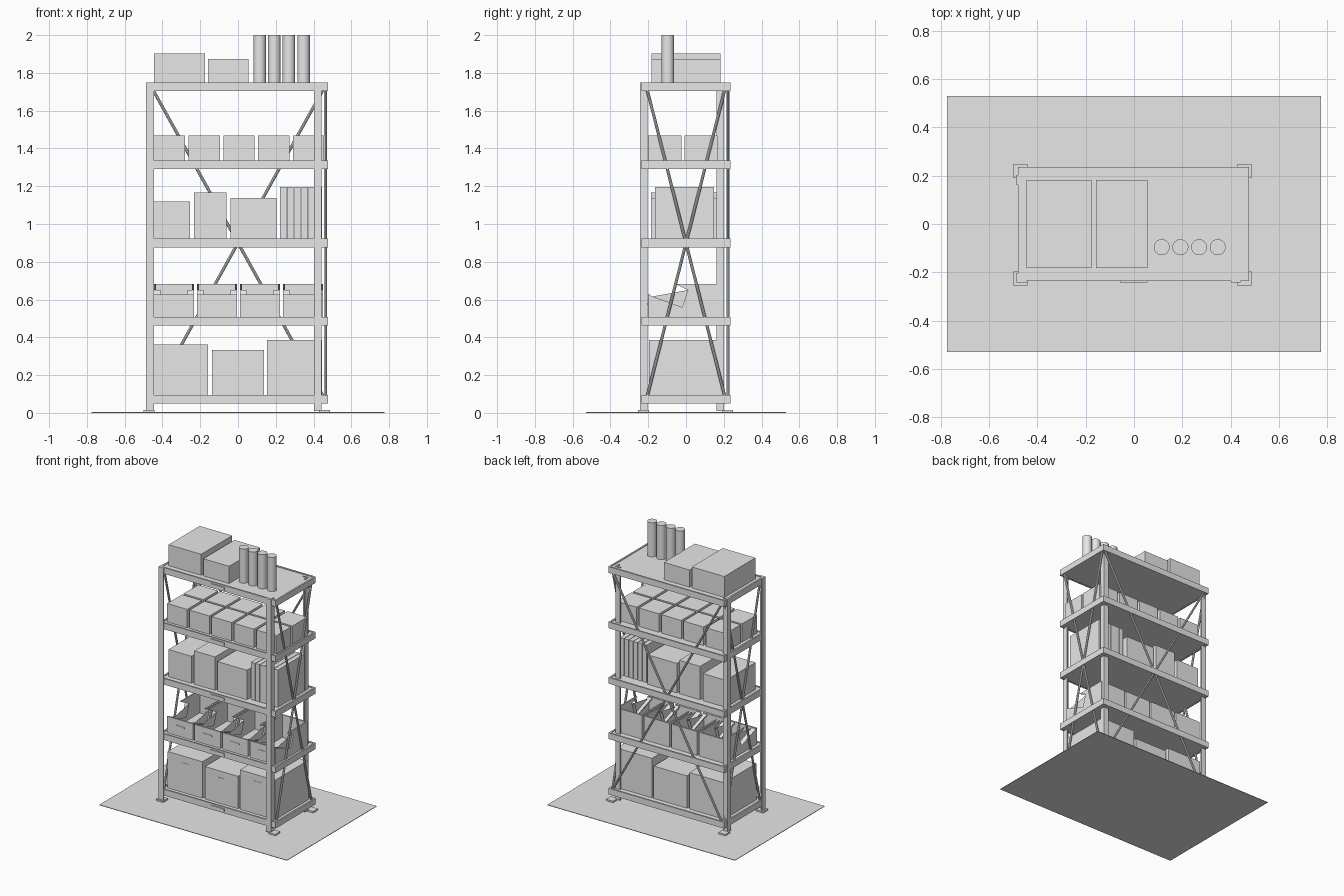
import bpy
import bmesh
from mathutils import Vector

cube = bpy.data.objects.get("Cube")
if cube:
    bpy.data.objects.remove(cube, do_unlink=True)

grey = bpy.data.materials.new("plain_grey")
grey.use_nodes = True
grey.diffuse_color = (0.8, 0.8, 0.8, 1)
grey.node_tree.nodes["Principled BSDF"].inputs["Base Color"].default_value = (0.8, 0.8, 0.8, 1)


def finish(name, bm):
    bmesh.ops.recalc_face_normals(bm, faces=bm.faces)
    mesh = bpy.data.meshes.new(name)
    bm.to_mesh(mesh)
    bm.free()
    mesh.materials.append(grey)
    obj = bpy.data.objects.new(name, mesh)
    bpy.context.collection.objects.link(obj)
    return obj


def add_box(bm, xs, ys, zs):
    verts = bmesh.ops.create_cube(bm, size=1)["verts"]
    for v in verts:
        for i, (lo, hi) in enumerate((xs, ys, zs)):
            v.co[i] = lo if v.co[i] < 0 else hi


def box(name, xs, ys, zs):
    bm = bmesh.new()
    add_box(bm, xs, ys, zs)
    return finish(name, bm)


def add_prism(bm, profile, axis, lo, hi):
    """Extrude a 2D outline along x (axis 0) or z (axis 2)."""
    def place(p):
        return (lo, *p) if axis == 0 else (*p, lo)
    face = bm.faces.new([bm.verts.new(place(p)) for p in profile])
    out = bmesh.ops.extrude_face_region(bm, geom=[face])["geom"]
    shift = Vector((0, 0, 0))
    shift[axis] = hi - lo
    bmesh.ops.translate(bm, vec=shift, verts=[g for g in out if isinstance(g, bmesh.types.BMVert)])


def rod(name, a, b, radius, sides):
    a, b = Vector(a), Vector(b)
    bm = bmesh.new()
    bmesh.ops.create_cone(bm, cap_ends=True, segments=sides, radius1=radius,
                          radius2=radius, depth=(b - a).length)
    turn = (b - a).to_track_quat('Z', 'Y')
    for v in bm.verts:
        v.co = turn @ v.co + (a + b) / 2
    obj = finish(name, bm)
    for p in obj.data.polygons:
        p.use_smooth = len(p.vertices) == 4 and sides > 8
    return obj


# Floor
box("floor", (-0.775, 0.775), (-0.53, 0.53), (0, 0.004))

# Angle posts and foot plates
FLANGE, THICK = 0.04, 0.009
for side, px, fx in (("left", -0.486, -0.47), ("right", 0.442, 0.458)):
    for end, py, fy in (("front", -0.243, -0.226), ("back", 0.202, 0.22)):
        dx = 1 if px < 0 else -1
        dy = 1 if py < 0 else -1
        outline = [(0, 0), (FLANGE, 0), (FLANGE, THICK), (THICK, THICK), (THICK, FLANGE), (0, FLANGE)]
        bm = bmesh.new()
        add_prism(bm, [(px + dx * u, py + dy * v) for u, v in outline], 2, 0.01, 1.75)
        finish(f"{end}_{side}_post", bm)
        box(f"{end}_{side}_foot", (fx - 0.029, fx + 0.029), (fy - 0.029, fy + 0.029), (0.004, 0.015))

# Shelves: rim of beams around a slightly sunken deck, with a front tag
TOPS = [0.095 + 0.4138 * i for i in range(5)]
X0, X1, Y, RIM = -0.481, 0.477, 0.236, 0.012
for i, top in enumerate(TOPS):
    z = (top - 0.046, top)
    bm = bmesh.new()
    for s in (-1, 1):
        add_box(bm, (X0, X1), sorted((s * Y, s * (Y - RIM))), z)
    add_box(bm, (X0, X0 + RIM), (RIM - Y, Y - RIM), z)
    add_box(bm, (X1 - RIM, X1), (RIM - Y, Y - RIM), z)
    finish(f"shelf_rim_{i}", bm)
    box(f"shelf_deck_{i}", (X0 + RIM, X1 - RIM), (RIM - Y, Y - RIM), (top - 0.044, top - 0.005))
    box(f"shelf_tag_{i}", (-0.058, 0.055), (-0.242, -Y), (top - 0.034, top - 0.012))

# Crossed braces on the back and both sides
for s in (-1, 1):
    rod("back_brace", (-0.45 * s, 0.223, 1.71), (0.45 * s, 0.223, 0.09), 0.008, 8)
    for x in (-0.466, 0.462):
        rod("side_brace", (x, -0.205 * s, 1.71), (x, 0.205 * s, 0.09), 0.008, 8)


def cartons(name, shelf, items, ys):
    for x0, x1, top in items:
        box(name, (x0, x1), ys, (TOPS[shelf] - 0.005, top))


# Large cartons on the lowest shelf, with tape and a tag
large = [(-0.445, -0.158, 0.362), (-0.137, 0.137, 0.332), (0.153, 0.444, 0.385)]
cartons("large_carton", 0, large, (-0.195, 0.185))
for x0, x1, top in large:
    mid = (x0 + x1) / 2
    box("carton_tag", (mid - 0.03, mid + 0.03), (-0.197, -0.195), (top - 0.06, top - 0.05))

# Open bins with low fronts and notched sides
base = TOPS[1] - 0.005
WALL = 0.01
notch = [(-0.2, 0.625), (-0.02, 0.56), (0.01, 0.65)]
side_outline = [(-0.2, base), (0.18, base), (0.18, 0.682), (-0.055, 0.682)] + notch[::-1]
ledge = notch + [(0.005, 0.645), (-0.023, 0.566 - WALL), (-0.2, 0.622 - WALL)]
for i in range(4):
    x0 = -0.445 + 0.2275 * i
    x1 = x0 + 0.212
    bm = bmesh.new()
    add_box(bm, (x0, x1), (-0.2, 0.18), (base, base + WALL))
    add_box(bm, (x0, x1), (-0.2, -0.2 + WALL), (base, 0.627))
    add_box(bm, (x0, x1), (0.18 - WALL, 0.18), (base, 0.682))
    for wall in (x0, x1 - WALL):
        add_prism(bm, side_outline, 0, wall, wall + WALL)
    add_prism(bm, ledge, 0, x0 + WALL, x0 + 0.035)
    add_prism(bm, ledge, 0, x1 - 0.035, x1 - WALL)
    finish(f"open_bin_{i}", bm)
    box("bin_tag", (x0 + 0.07, x1 - 0.07), (-0.203, -0.2), (0.572, 0.582))

# Medium cartons and a row of binders on the middle shelf
medium = [(-0.445, -0.255, 1.12), (-0.232, -0.06, 1.167), (-0.04, 0.203, 1.138)]
cartons("medium_carton", 2, medium, (-0.185, 0.165))
cartons("binder", 2, [(0.223 + 0.0375 * i, 0.257 + 0.0375 * i, 1.196) for i in range(6)], (-0.164, 0.147))

# Two rows of small cartons on the fourth shelf
small = [(-0.445 + 0.184 * i, -0.28 + 0.184 * i, 1.469) for i in range(5)]
for y in (-0.2, -0.009):
    cartons("small_carton", 3, small, (y, y + 0.175))

# Cartons and tubes on the top shelf
cartons("top_carton", 4, [(-0.445, -0.176, 1.902), (-0.158, 0.055, 1.874)], (-0.183, 0.183))
for i in range(4):
    x = 0.115 + 0.0773 * i
    rod("tube", (x, -0.096, TOPS[4] - 0.005), (x, -0.096, 2.0), 0.033, 24)
